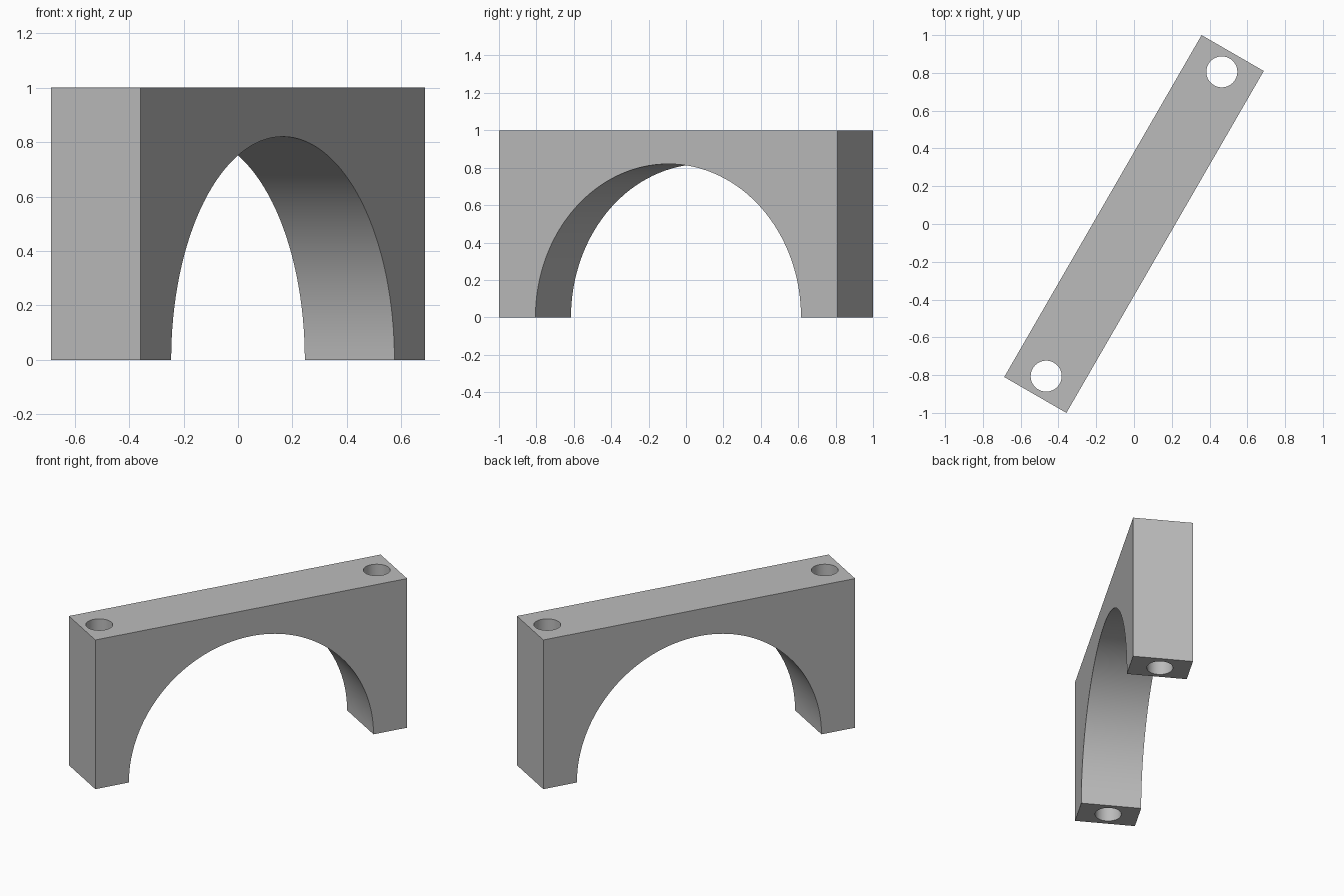
import bpy
import math
from mathutils import Matrix

if "Cube" in bpy.data.objects:
    bpy.data.objects.remove(bpy.data.objects["Cube"], do_unlink=True)

LENGTH, WIDTH, HEIGHT = 2.09, 0.38, 1.0
ARCH_RADIUS = 0.82
HOLE_RADIUS, HOLE_OFFSET = 0.082, 0.93

# Single plain grey
grey = bpy.data.materials.new("plain_grey")
grey.use_nodes = True
colour = (0.5, 0.5, 0.5, 1)
grey.diffuse_color = colour
grey.node_tree.nodes["Principled BSDF"].inputs["Base Color"].default_value = colour


def cylinder_cutter(name, radius, depth, location, tilt=0.0, sides=64):
    bpy.ops.mesh.primitive_cylinder_add(vertices=sides, radius=radius, depth=depth,
                                        location=location, rotation=(tilt, 0, 0))
    cutter = bpy.context.object
    cutter.name = name
    cutter.hide_render = True
    cutter.data.materials.append(grey)
    return cutter


# Block standing on the ground, built along x first
bpy.ops.mesh.primitive_cube_add(size=1, location=(0, 0, HEIGHT / 2))
bridge = bpy.context.object
bridge.name = "arch_block"
bridge.scale = (LENGTH, WIDTH, HEIGHT)
bpy.ops.object.transform_apply(location=True, rotation=True, scale=True)
bridge.data.materials.append(grey)

# Half-round arch and a vertical bolt hole through each foot
cutters = [cylinder_cutter("arch_cutter", ARCH_RADIUS, 1, (0, 0, 0), math.pi / 2, 128)]
for side in (-1, 1):
    cutters.append(cylinder_cutter("hole_cutter", HOLE_RADIUS, 2,
                                   (side * HOLE_OFFSET, 0, HEIGHT / 2)))

bpy.ops.object.select_all(action="DESELECT")
bridge.select_set(True)
bpy.context.view_layer.objects.active = bridge
for cutter in cutters:
    cut = bridge.modifiers.new("cut", "BOOLEAN")
    cut.operation = "DIFFERENCE"
    cut.solver = "EXACT"
    cut.object = cutter
    bpy.ops.object.modifier_apply(modifier=cut.name)
for cutter in cutters:
    bpy.data.objects.remove(cutter, do_unlink=True)

# Turn the block diagonally and smooth only the curved walls
bridge.data.transform(Matrix.Rotation(math.radians(60), 4, "Z"))
bpy.ops.object.shade_smooth_by_angle(angle=math.radians(30))
